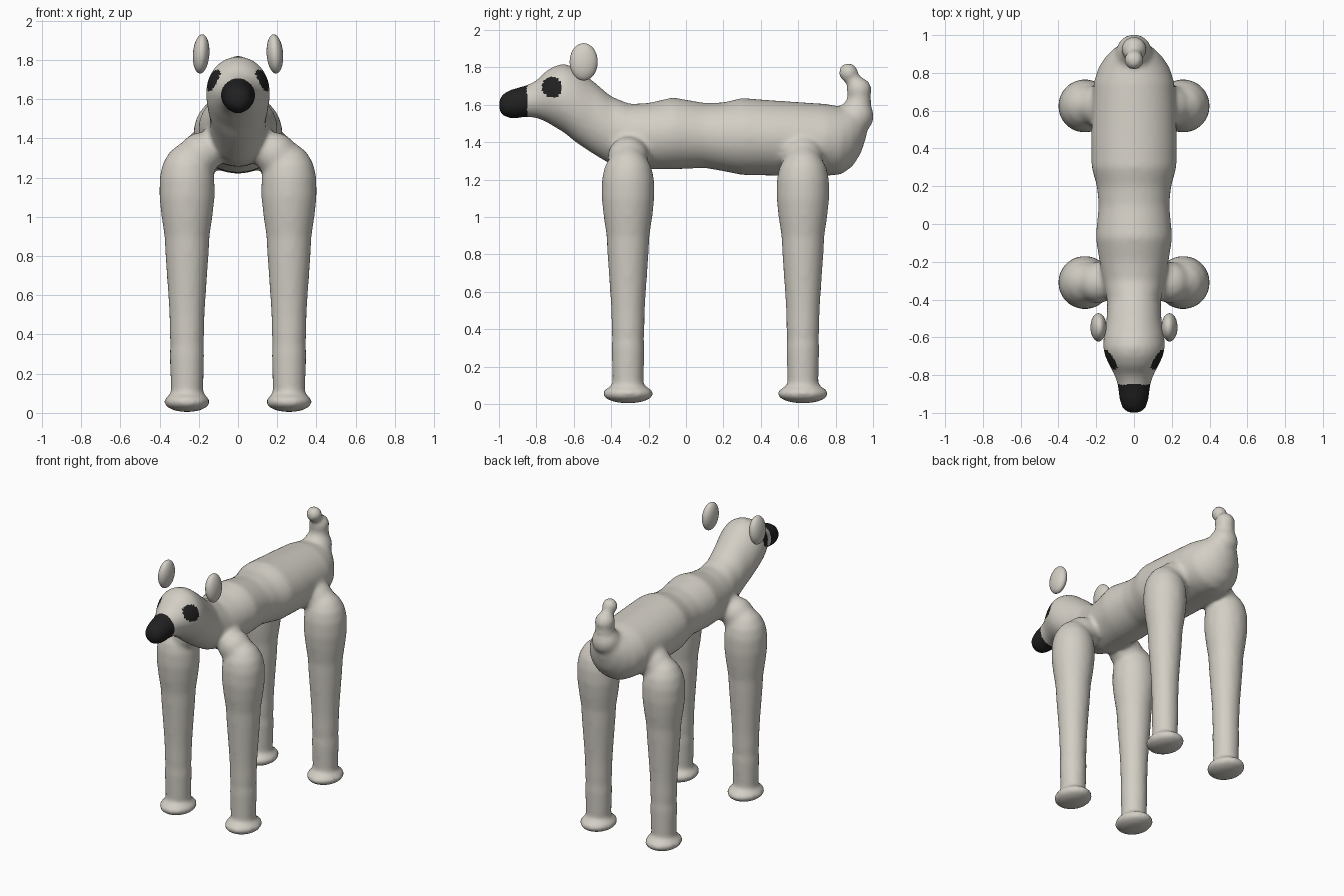
import bpy
import bmesh
from math import cos, sin, pi, radians
from mathutils import Matrix, Vector

cube = bpy.data.objects.get("Cube")
if cube:
    bpy.data.objects.remove(cube, do_unlink=True)


def make_material(name, colour):
    mat = bpy.data.materials.new(name)
    mat.use_nodes = True
    mat.diffuse_color = colour
    bsdf = mat.node_tree.nodes["Principled BSDF"]
    bsdf.inputs["Base Color"].default_value = colour
    bsdf.inputs["Roughness"].default_value = 0.8
    return mat


cream = make_material("warm_grey", (0.65, 0.62, 0.56, 1))
black = make_material("soft_black", (0.015, 0.015, 0.015, 1))


def loft(bm, rings, sides=40):
    """Skin a closed tube over rings given as (centre, axis_u, axis_v)."""
    loops = []
    for centre, u, v in rings:
        angles = [2 * pi * i / sides for i in range(sides)]
        loops.append([bm.verts.new(centre + u * cos(a) + v * sin(a)) for a in angles])
    for low, high in zip(loops, loops[1:]):
        for i in range(sides):
            j = (i + 1) % sides
            bm.faces.new((low[i], low[j], high[j], high[i]))
    bm.faces.new(loops[0][::-1])
    bm.faces.new(loops[-1])


def ball(bm, centre, size):
    matrix = Matrix.Translation(centre) @ Matrix.Diagonal((*size, 1))
    bmesh.ops.create_uvsphere(bm, u_segments=32, v_segments=20, radius=1, matrix=matrix)


def make_object(name, bm):
    bmesh.ops.recalc_face_normals(bm, faces=bm.faces)
    mesh = bpy.data.meshes.new(name)
    bm.to_mesh(mesh)
    bm.free()
    obj = bpy.data.objects.new(name, mesh)
    bpy.context.collection.objects.link(obj)
    return obj


# Trunk, neck and head: y, bottom z, top z, half width
trunk = [
    (-1.0, 1.57, 1.63, .03), (-.98, 1.54, 1.66, .06), (-.93, 1.525, 1.685, .077),
    (-.85, 1.535, 1.705, .087), (-.8, 1.53, 1.73, .103), (-.75, 1.51, 1.78, .13),
    (-.7, 1.48, 1.81, .153), (-.65, 1.45, 1.82, .165), (-.59, 1.4, 1.8, .16),
    (-.5, 1.34, 1.73, .145), (-.4, 1.28, 1.645, .143), (-.3, 1.255, 1.605, .165),
    (-.2, 1.255, 1.61, .183), (-.07, 1.255, 1.64, .203), (.1, 1.263, 1.61, .187),
    (.2, 1.245, 1.613, .197), (.3, 1.225, 1.637, .225), (.45, 1.222, 1.625, .227),
    (.6, 1.22, 1.615, .222), (.75, 1.22, 1.605, .213), (.83, 1.228, 1.59, .188),
    (.89, 1.27, 1.59, .147), (.935, 1.34, 1.58, .1), (.965, 1.43, 1.57, .05),
]
bm = bmesh.new()
loft(bm, [(Vector((0, y, (lo + hi) / 2)), Vector((w, 0, 0)), Vector((0, 0, (hi - lo) / 2)))
          for y, lo, hi, w in trunk])

# Legs: height, radius
leg = [
    (.15, .084), (.3, .088), (.35, .085), (.4, .088), (.5, .09), (.6, .096), (.7, .103),
    (.8, .11), (.9, .115), (1.0, .13), (1.1, .141), (1.2, .14), (1.27, .125),
    (1.33, .09), (1.37, .04),
]
for side in (-1, 1):
    for y in (-.31, .625):
        # The lower leg is a tapering tube that starts inside the foot
        loft(bm, [(Vector((side * .26, y, z)), Vector((r, 0, 0)), Vector((0, r, 0)))
                  for z, r in [(.05, .08)] + leg])
        ball(bm, (side * .26, y, .056), (.118, .137, .052))
        # Shoulder or hip that blends the leg into the trunk
        ball(bm, (side * .19, y, 1.32), (.11, .11, .11))

# Tail
for y, z, r in ((.91, 1.54, .095), (.925, 1.62, .066), (.925, 1.68, .068),
                (.89, 1.735, .04), (.868, 1.772, .053)):
    ball(bm, (0, y, z), (r, r, r))

# Fuse all body parts into one soft skin
source = make_object("body_source", bm)
remesh = source.modifiers.new("fuse", "REMESH")
remesh.mode = "VOXEL"
remesh.voxel_size = 0.015
smooth = source.modifiers.new("soften", "SMOOTH")
smooth.factor = 0.5
smooth.iterations = 10
graph = bpy.context.evaluated_depsgraph_get()
skin = bpy.data.meshes.new_from_object(source.evaluated_get(graph))
bpy.data.objects.remove(source, do_unlink=True)
skin.name = "body"
body = bpy.data.objects.new("body", skin)
bpy.context.collection.objects.link(body)

# Black nose tip and eye patches
skin.materials.clear()
skin.materials.append(cream)
skin.materials.append(black)
for face in skin.polygons:
    face.use_smooth = True
    x, y, z = face.center
    nose = y < -.85
    eye = abs(x) > .08 and ((y + .717) / .052) ** 2 + ((z - 1.695) / .057) ** 2 < 1
    face.material_index = 1 if nose or eye else 0

# Floating ears
for name, side in (("left_ear", 1), ("right_ear", -1)):
    bm = bmesh.new()
    ball(bm, (0, 0, 0), (.042, .075, .1))
    ear = make_object(name, bm)
    ear.location = (side * .188, -.547, 1.83)
    ear.rotation_euler = (0, radians(side * -4), 0)
    ear.data.materials.append(cream)
    for face in ear.data.polygons:
        face.use_smooth = True
